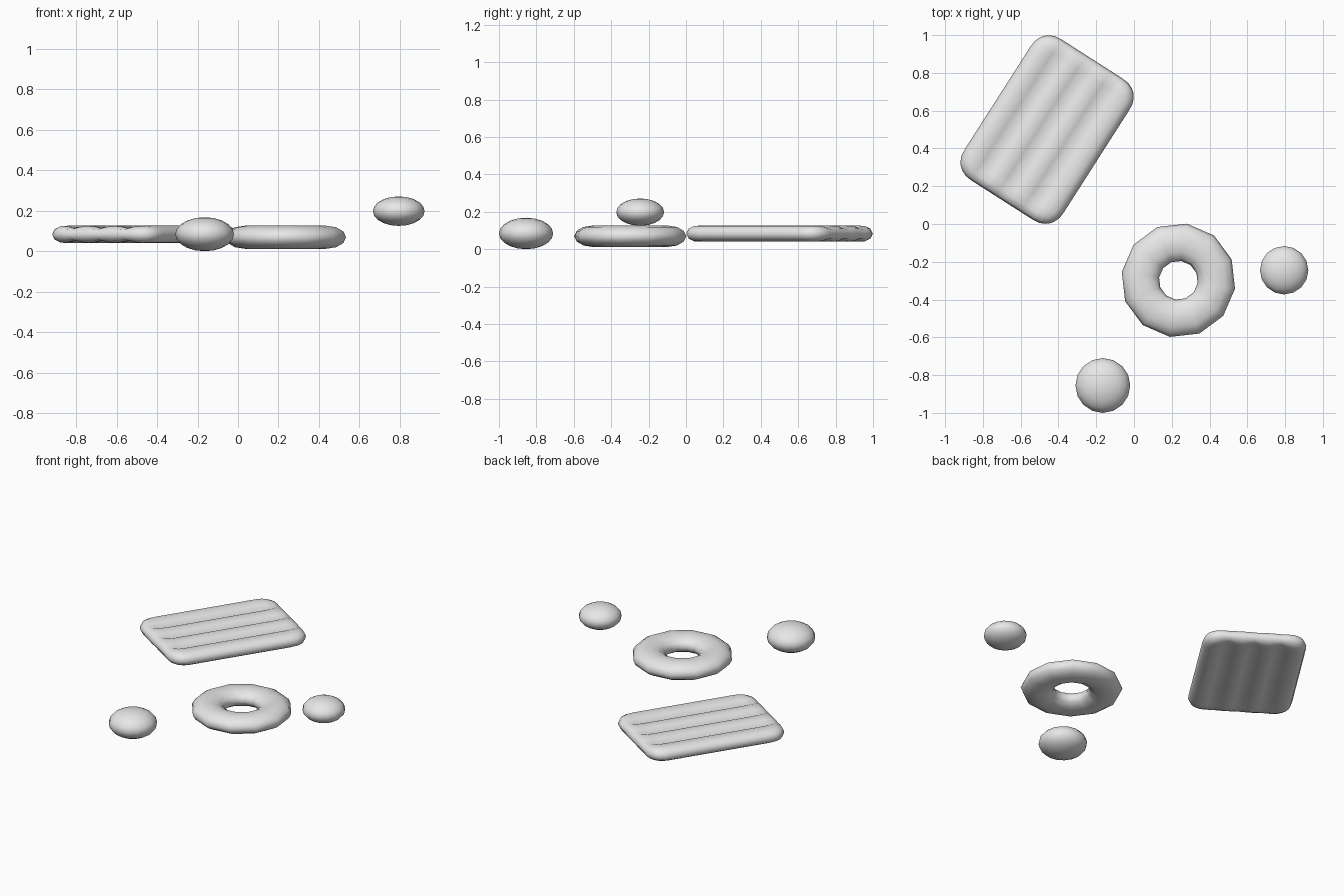
import bpy, bmesh, math
from mathutils import Matrix, Vector

if "Cube" in bpy.data.objects:
    bpy.data.objects.remove(bpy.data.objects["Cube"])

vinyl = bpy.data.materials.new("pale grey vinyl")
vinyl.diffuse_color = (0.8, 0.8, 0.8, 1)
vinyl.use_nodes = True
vinyl.node_tree.nodes["Principled BSDF"].inputs["Base Color"].default_value = vinyl.diffuse_color


def finish(name, bm, matrix):
    bmesh.ops.recalc_face_normals(bm, faces=bm.faces)
    bm.transform(matrix)
    for f in bm.faces:
        f.smooth = True
    mesh = bpy.data.meshes.new(name)
    bm.to_mesh(mesh)
    bm.free()
    mesh.materials.append(vinyl)
    ob = bpy.data.objects.new(name, mesh)
    bpy.context.collection.objects.link(ob)
    return ob


# Flattened beach balls
def ball(name, centre, radius, half_height):
    bm = bmesh.new()
    bmesh.ops.create_uvsphere(bm, u_segments=16, v_segments=10, radius=1)
    finish(name, bm, Matrix.Translation(centre)
           @ Matrix.Diagonal((radius, radius, half_height, 1)))


ball("front_ball", (-0.165, -0.855, 0.084), 0.145, 0.084)
ball("side_ball", (0.795, -0.245, 0.198), 0.128, 0.073)

# Swim ring: twelve-sided, oval cross-section
SIDES, TUBE = 12, 12
bm = bmesh.new()
rings = []
for i in range(SIDES):
    a = 2 * math.pi * i / SIDES + math.radians(21.5)
    ring = []
    for j in range(TUBE):
        b = 2 * math.pi * j / TUBE
        r = 0.203 + 0.1 * math.cos(b)
        ring.append(bm.verts.new((r * math.cos(a), r * math.sin(a), 0.057 * math.sin(b))))
    rings.append(ring)
for i in range(SIDES):
    p, q = rings[i], rings[(i + 1) % SIDES]
    for j in range(TUBE):
        k = (j + 1) % TUBE
        bm.faces.new((p[j], q[j], q[k], p[k]))
finish("swim_ring", bm, Matrix.Translation((0.235, -0.298, 0.069)))

# Air mattress: two quilted sheets meeting at a rounded rim
HW, HL, R, THICK = 0.311, 0.443, 0.11, 0.043
PITCH = HW / 2


def mirrored(values):
    return sorted({s * v for v in values for s in (-1, 1)})


cols = mirrored([HW * i / 8 for i in range(9)] + [0.30])
rows = mirrored([0, 0.16, 0.32, 0.36, 0.40, 0.43, HL])


def sheet_point(v, u, side):
    a = max(0, (abs(v) - HW + R) / R)
    b = max(0, (abs(u) - HL + R) / R)
    m = max(a, b)
    d = R * (1 - m)                                  # distance from the rim
    rim = math.sqrt(max(0, 1 - (1 - min(d / 0.06, 1)) ** 2))
    t = abs(math.sin(math.pi * v / PITCH))           # four lengthwise tubes
    if abs(v) > PITCH * 1.5:
        t = 1
    fade = min(1, max(0, (HL - abs(u)) / 0.10))
    z = side * THICK * rim * (1 - 0.58 * (1 - t) * fade)
    if a > 0 and b > 0:                              # round the corners
        k = m / math.hypot(a, b)
        v = math.copysign(HW - R + R * a * k, v)
        u = math.copysign(HL - R + R * b * k, u)
    return Vector((v, u, z))


bm = bmesh.new()
for side in (1, -1):
    grid = [[bm.verts.new(sheet_point(v, u, side)) for v in cols] for u in rows]
    for i in range(len(rows) - 1):
        for j in range(len(cols) - 1):
            bm.faces.new((grid[i][j], grid[i][j + 1], grid[i + 1][j + 1], grid[i + 1][j]))
bmesh.ops.remove_doubles(bm, verts=bm.verts, dist=0.0005)
finish("air_mattress", bm, Matrix.Translation((-0.46, 0.50, 0.083))
       @ Matrix.Rotation(math.radians(-32.6), 4, 'Z'))
